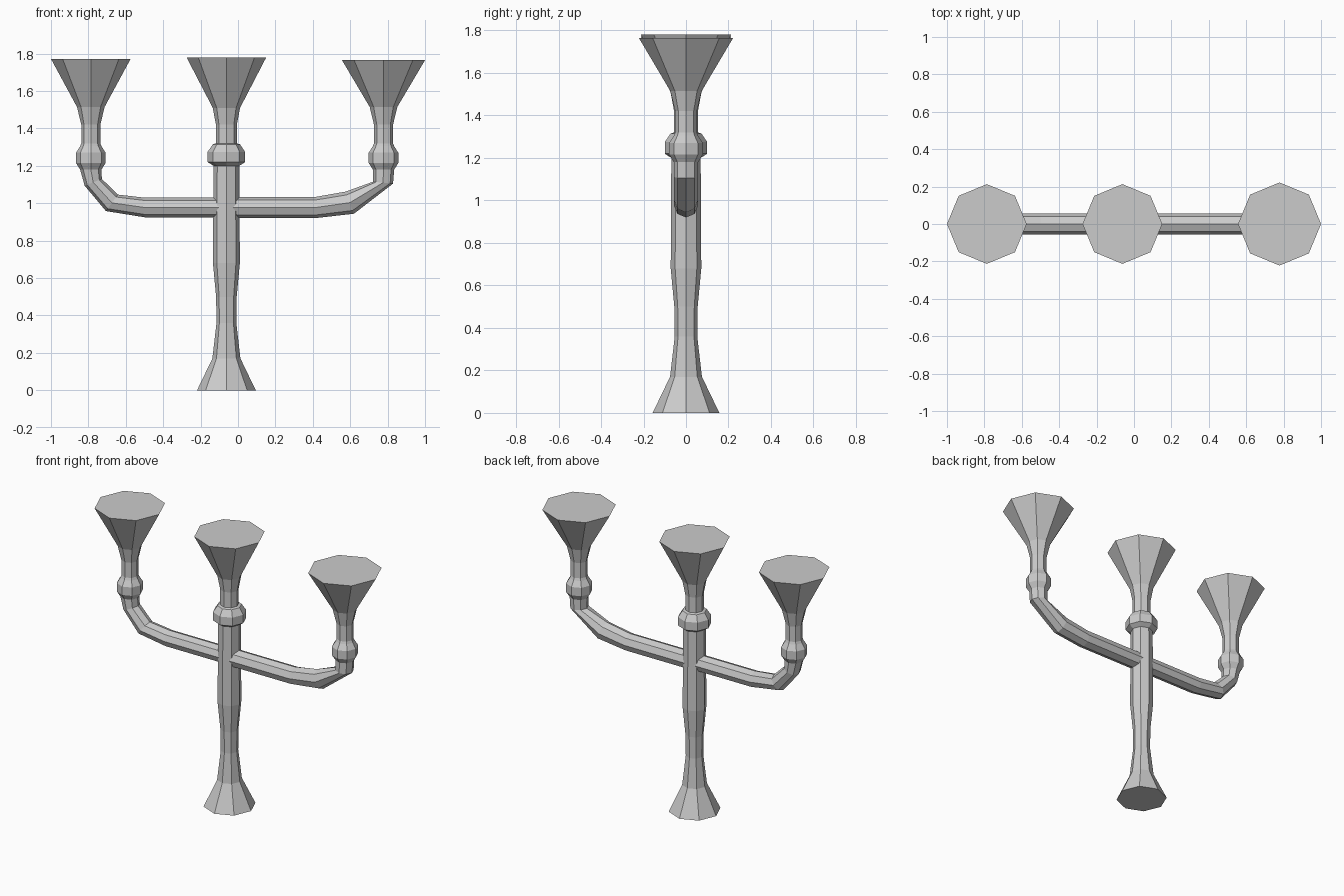
import bpy, bmesh
from math import cos, sin, pi
from mathutils import Vector

if "Cube" in bpy.data.objects:
    bpy.data.objects.remove(bpy.data.objects["Cube"])

SIDES = 8


def tube(name, rings):
    """Loft octagonal rings, each given as (outer x, outer z, inner x, inner z, depth)."""
    bm = bmesh.new()
    loops = []
    for x1, z1, x2, z2, d in rings:
        a, b = Vector((x1, 0, z1)), Vector((x2, 0, z2))
        mid, half = (a + b) / 2, (b - a) / 2
        loops.append([bm.verts.new(mid + half * cos(2 * pi * i / SIDES)
                                   + Vector((0, d * sin(2 * pi * i / SIDES), 0)))
                      for i in range(SIDES)])
    for lo, hi in zip(loops, loops[1:]):
        for i in range(SIDES):
            j = (i + 1) % SIDES
            bm.faces.new((lo[i], lo[j], hi[j], hi[i]))
    bm.faces.new(loops[0][::-1])
    bm.faces.new(loops[-1])
    bmesh.ops.recalc_face_normals(bm, faces=bm.faces)
    me = bpy.data.meshes.new(name)
    bm.to_mesh(me)
    bm.free()
    ob = bpy.data.objects.new(name, me)
    bpy.context.collection.objects.link(ob)
    return ob


def upright(x, profile, side=-1):
    """Horizontal rings from (radius, z) pairs; side tells which way is outer."""
    return [(x + side * r, z, x - side * r, z, r) for r, z in profile]


# Central stem with flared foot, collar and cup
tube("stem", upright(-0.062, [
    (0.157, 0), (0.075, 0.17), (0.053, 0.36), (0.055, 0.5), (0.072, 0.68),
    (0.069, 1.2), (0.1, 1.22), (0.1, 1.275), (0.073, 1.315), (0.056, 1.32),
    (0.056, 1.42), (0.073, 1.51), (0.213, 1.78)]))

# Collar, neck and cup shared by both arms
holder = [(0.057, 1.18), (0.079, 1.215), (0.079, 1.27), (0.057, 1.305),
          (0.051, 1.32), (0.051, 1.42), (0.074, 1.515)]

# Left arm
tube("left_arm", [
    (-0.08, 0.925, -0.08, 1.03, 0.055),
    (-0.5, 0.925, -0.5, 1.03, 0.055),
    (-0.706, 0.958, -0.642, 1.046, 0.055),
    (-0.82, 1.094, -0.728, 1.13, 0.055),
] + upright(-0.787, holder + [(0.213, 1.772)], -1))

# Right arm
tube("right_arm", [
    (-0.04, 0.92, -0.04, 1.033, 0.057),
    (0.41, 0.92, 0.41, 1.033, 0.057),
    (0.62, 0.944, 0.575, 1.062, 0.057),
    (0.829, 1.105, 0.722, 1.115, 0.057),
] + upright(0.778, holder + [(0.222, 1.765)], 1))
